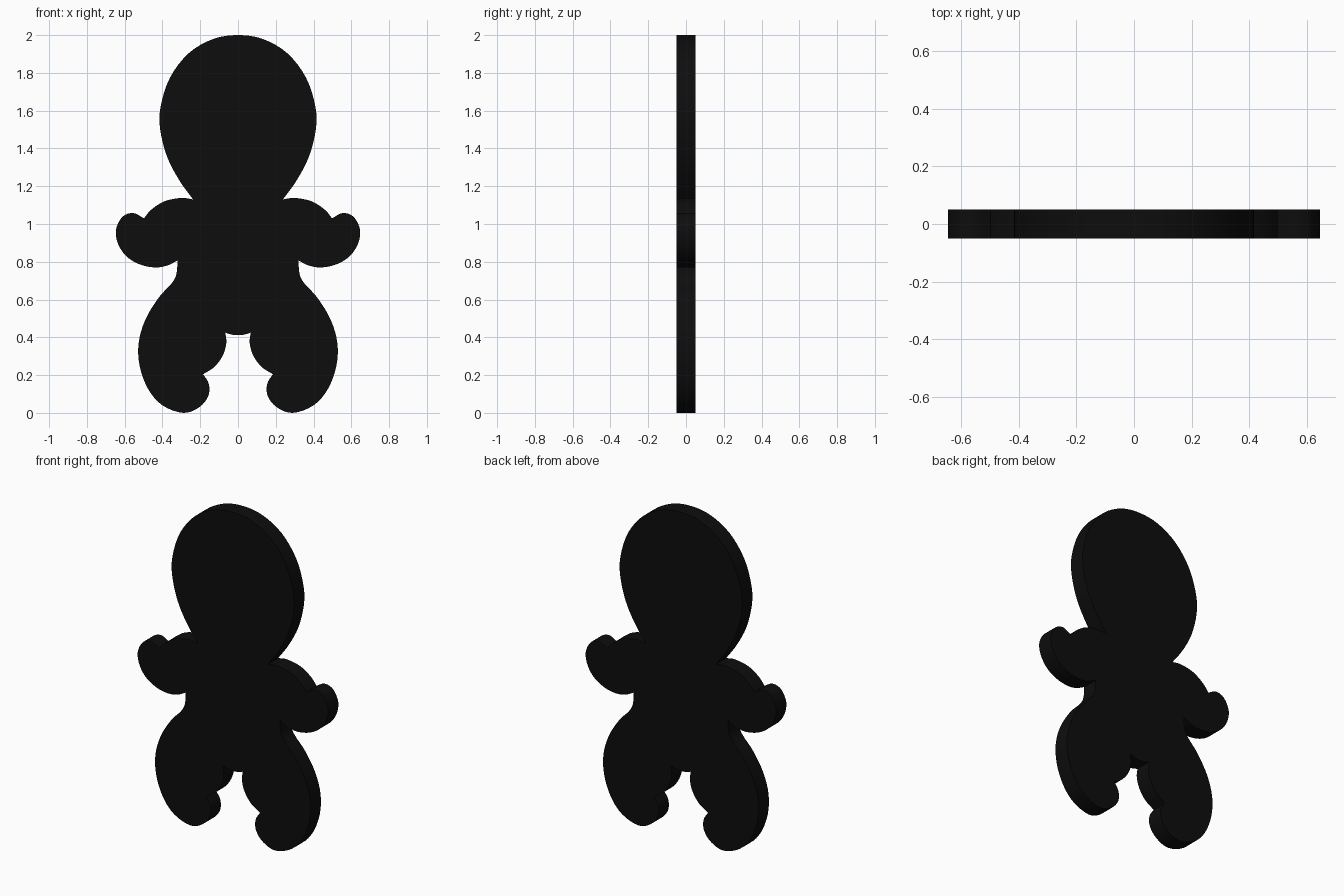
import bpy, bmesh
from mathutils import Vector

if "Cube" in bpy.data.objects:
    bpy.data.objects.remove(bpy.data.objects["Cube"])

HALF_THICK = 0.05
STEPS = 4

# Right half of the outline (x, z), one smooth run per limb, sharp corners between runs
head = [(0, 2.0), (0.13, 1.98), (0.26, 1.905), (0.36, 1.775), (0.41, 1.62), (0.412, 1.50),
        (0.375, 1.355), (0.31, 1.23), (0.238, 1.13)]
upper_arm = [(0.238, 1.13), (0.30, 1.138), (0.39, 1.12), (0.46, 1.075), (0.498, 1.03)]
hand = [(0.498, 1.03), (0.555, 1.058), (0.612, 1.038), (0.646, 0.97), (0.635, 0.895),
        (0.59, 0.828), (0.52, 0.786), (0.44, 0.77), (0.375, 0.78), (0.32, 0.807)]
waist_leg = [(0.32, 0.807), (0.326, 0.735), (0.352, 0.685), (0.42, 0.61), (0.49, 0.495),
             (0.526, 0.37), (0.52, 0.245), (0.475, 0.125), (0.40, 0.04), (0.29, 0.0),
             (0.205, 0.03), (0.157, 0.09), (0.155, 0.155), (0.185, 0.205)]
inner_thigh = [(0.185, 0.205), (0.125, 0.243), (0.08, 0.305), (0.062, 0.37), (0.067, 0.425)]
crotch = [(0.067, 0.425), (0.035, 0.415), (0, 0.411)]


def smooth(points):
    """Catmull-Rom through the points, leaving out the last one."""
    p = [Vector(q) for q in points]
    p = [2 * p[0] - p[1]] + p + [2 * p[-1] - p[-2]]
    if points[0][0] == 0:
        p[0] = Vector((-p[2].x, p[2].y))
    if points[-1][0] == 0:
        p[-1] = Vector((-p[-3].x, p[-3].y))
    out = []
    for a, b, c, d in zip(p, p[1:], p[2:], p[3:]):
        for i in range(STEPS):
            t = i / STEPS
            out.append(0.5 * (2 * b + (c - a) * t + (2 * a - 5 * b + 4 * c - d) * t**2
                              + (3 * b - a - 3 * c + d) * t**3))
    return out


right = []
for run in (head, upper_arm, hand, waist_leg, inner_thigh, crotch):
    right += smooth(run)
right.append(Vector((0, 0.411)))
left = [Vector((-q.x, q.y)) for q in reversed(right[1:-1])]

# Flat figure: outline filled and extruded through its thickness
bm = bmesh.new()
face = bm.faces.new([bm.verts.new((q.x, -HALF_THICK, max(q.y, 0))) for q in right + left])
res = bmesh.ops.extrude_face_region(bm, geom=[face], use_keep_orig=True)
bmesh.ops.translate(bm, vec=(0, 2 * HALF_THICK, 0),
                    verts=[v for v in res["geom"] if isinstance(v, bmesh.types.BMVert)])
bmesh.ops.triangulate(bm, faces=[f for f in bm.faces if len(f.verts) > 4])
bmesh.ops.recalc_face_normals(bm, faces=bm.faces)
mesh = bpy.data.meshes.new("figure_body")
bm.to_mesh(mesh)
bm.free()
body = bpy.data.objects.new("figure_body", mesh)
bpy.context.collection.objects.link(body)

# Black finish
black = bpy.data.materials.new("black")
black.diffuse_color = (0.004, 0.004, 0.004, 1)
black.use_nodes = True
black.node_tree.nodes["Principled BSDF"].inputs["Base Color"].default_value = black.diffuse_color
mesh.materials.append(black)
bpy.context.view_layer.objects.active = body
body.select_set(True)
bpy.ops.object.shade_smooth_by_angle()
